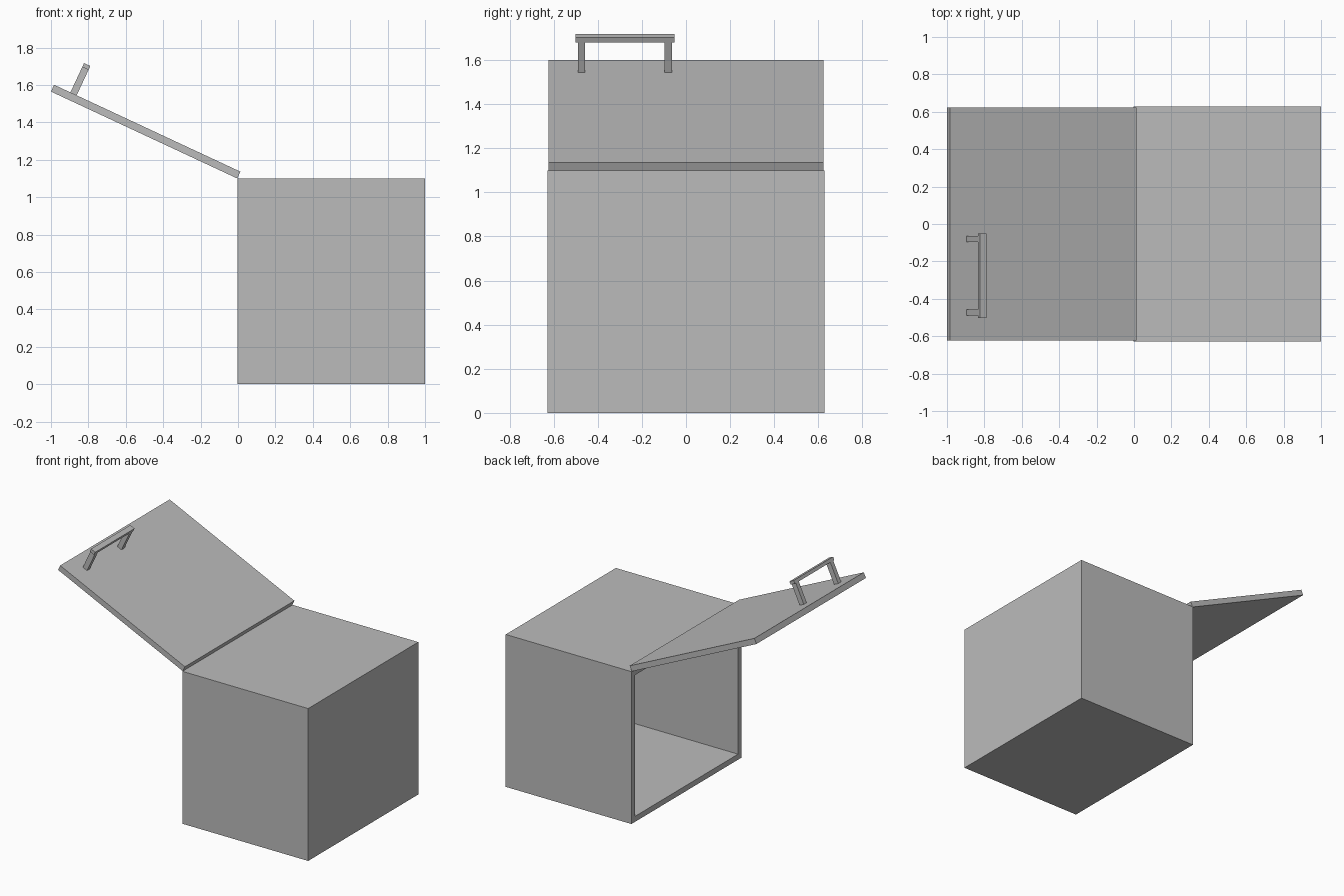
import bpy, bmesh
from math import radians
from mathutils import Matrix

cube = bpy.data.objects.get("Cube")
if cube:
    bpy.data.objects.remove(cube, do_unlink=True)

grey = bpy.data.materials.new("plain grey")
grey.use_nodes = True
colour = (0.5, 0.5, 0.5, 1)
grey.diffuse_color = colour
grey.node_tree.nodes["Principled BSDF"].inputs["Base Color"].default_value = colour


def add_box(bm, lo, hi):
    """Add a box between two corners and return its vertices."""
    size = [b - a for a, b in zip(lo, hi)]
    mid = [(a + b) / 2 for a, b in zip(lo, hi)]
    matrix = Matrix.Translation(mid) @ Matrix.Diagonal((*size, 1))
    return bmesh.ops.create_cube(bm, size=1, matrix=matrix)["verts"]


def finish(bm, name, matrix=Matrix()):
    mesh = bpy.data.meshes.new(name)
    bm.to_mesh(mesh)
    bm.free()
    mesh.materials.append(grey)
    obj = bpy.data.objects.new(name, mesh)
    obj.matrix_world = matrix
    bpy.context.collection.objects.link(obj)
    return obj


def block(name, lo, hi, matrix=Matrix()):
    bm = bmesh.new()
    add_box(bm, lo, hi)
    return finish(bm, name, matrix)


# Hollow cabinet, open on the -x side
left, depth, height, wall = -0.004, 0.628, 1.10, 0.04
bm = bmesh.new()
add_box(bm, (left, -depth, 0), (1, depth, height))
opening = min(bm.faces, key=lambda f: f.calc_center_median().x)
bmesh.ops.inset_region(bm, faces=[opening], thickness=wall, use_even_offset=True)
moved = bmesh.ops.extrude_discrete_faces(bm, faces=[opening])["faces"][0]
bmesh.ops.translate(bm, verts=moved.verts, vec=(1 - wall - left, 0, 0))
finish(bm, "cabinet")

# Door swung open about the top edge: local -x runs along it, z is its outside
hinge = Matrix.Translation((left, 0, height)) @ Matrix.Rotation(radians(25), 4, "Y")
thick = 0.04
block("door", (-1.099, -0.624, 0), (0, 0.624, thick), hinge)

# Handle: a flat grip on two square posts
outer, inner, under, top = -1.003, -0.966, 0.19, 0.213
near, far, inset, post = -0.502, -0.052, 0.012, 0.033
block("handle_grip", (outer, near, under), (inner, far, top), hinge)
for name, y in (("front", near + inset), ("back", far - inset - post)):
    block(f"handle_post_{name}", (outer, y, thick), (inner, y + post, under), hinge)
